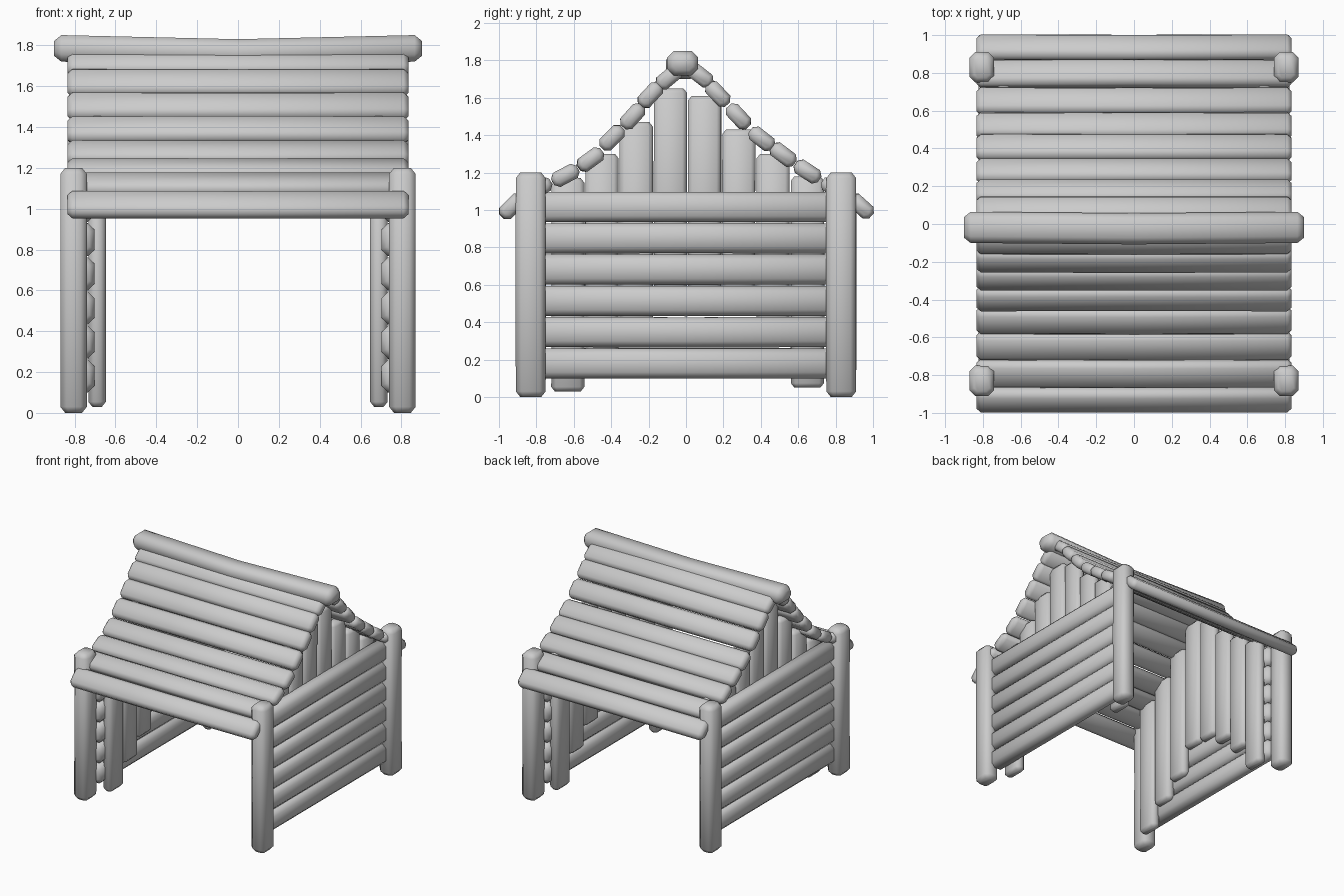
import bpy
import bmesh
import math
import random
from mathutils import Vector

random.seed(4)
cube = bpy.data.objects.get("Cube")
if cube:
    bpy.data.objects.remove(cube, do_unlink=True)

timber = bpy.data.materials.new("plain grey timber")
timber.use_nodes = True
GREY = (0.6, 0.6, 0.6, 1)
timber.diffuse_color = GREY
timber.node_tree.nodes["Principled BSDF"].inputs["Base Color"].default_value = GREY


def beam(name, start, end, side, width, thick, chamfer, bow=0.004, sag=0):
    """Chamfered timber from start to end; width runs along side."""
    start, end, side = Vector(start), Vector(end), Vector(side).normalized()
    axis = (end - start).normalized()
    depth = axis.cross(side)
    length = (end - start).length
    bm = bmesh.new()
    rings = []
    stations = ((0, chamfer), (chamfer, 0), (length / 2, 0),
                (length - chamfer, 0), (length, chamfer))
    for i, (dist, inset) in enumerate(stations):
        centre = start + axis * dist
        if i == 2:
            centre += side * random.uniform(-bow, bow)
            centre.z -= sag
        w, t = width / 2 - inset * 0.8, thick / 2 - inset * 0.8
        c = chamfer * (0.6 if inset else 1)
        outline = ((w, t - c), (w - c, t), (c - w, t), (-w, t - c),
                   (-w, c - t), (c - w, -t), (w - c, -t), (w, c - t))
        rings.append([bm.verts.new(centre + side * u + depth * v) for u, v in outline])
    for a, b in zip(rings, rings[1:]):
        for i in range(8):
            j = (i + 1) % 8
            bm.faces.new((a[i], a[j], b[j], b[i]))
    bm.faces.new(rings[0])
    bm.faces.new(rings[-1])
    bmesh.ops.recalc_face_normals(bm, faces=bm.faces)
    mesh = bpy.data.meshes.new(name)
    bm.to_mesh(mesh)
    bm.free()
    mesh.materials.append(timber)
    obj = bpy.data.objects.new(name, mesh)
    bpy.context.collection.objects.link(obj)
    bpy.ops.object.select_all(action='DESELECT')
    obj.select_set(True)
    bpy.context.view_layer.objects.active = obj
    bpy.ops.object.shade_smooth_by_angle(angle=math.radians(55))
    return obj


# Vertical wall planks: bottom and top heights, front to back
plank_ends = ((0.03, 1.17), (0.2, 1.30), (0.34, 1.47), (0.55, 1.65),
              (0.54, 1.61), (0.44, 1.43), (0.28, 1.30), (0.05, 1.18))

for sx, label in ((1, "left"), (-1, "right")):
    # Corner posts
    for sy, end in ((-1, "front"), (1, "back")):
        x, y = sx * 0.805, sy * 0.83
        beam(f"{end}_{label}_post", (x, y, 0), (x, y, 1.2),
             (0, 1, 0), 0.16, 0.13, 0.03, 0.002)
    # Horizontal wall rails
    for i in range(6):
        x, z = sx * 0.762, 0.18 + i * 0.167
        beam(f"{label}_wall_rail_{i + 1}", (x, -0.78, z), (x, 0.78, z),
             (0, 0, 1), 0.161, 0.12, 0.033, 0.002)
    # Upright planks inside the walls and gables
    for i, (low, high) in enumerate(plank_ends):
        x, y = sx * 0.69, -0.632 + i * 0.183
        beam(f"{label}_wall_plank_{i + 1}", (x, y, low), (x, y, high),
             (0, 1, 0), 0.177, 0.085, 0.024, 0.003)

# Roof logs: distance from ridge line, height, and slope in degrees
front_logs = ((0.09, 1.71, 40), (0.19, 1.615, 47), (0.285, 1.50, 48), (0.395, 1.385, 45),
              (0.51, 1.27, 36), (0.645, 1.185, 28), (0.79, 1.115, 29), (0.93, 1.02, 45))
back_logs = ((0.075, 1.72, 38), (0.17, 1.62, 47), (0.28, 1.50, 47), (0.405, 1.38, 38),
             (0.52, 1.295, 37), (0.65, 1.205, 33), (0.795, 1.115, 33), (0.935, 1.02, 42))
for sy, label, logs in ((-1, "front", front_logs), (1, "back", back_logs)):
    for i, (y, z, slope) in enumerate(logs):
        a = math.radians(slope)
        beam(f"{label}_roof_log_{i + 1}", (-0.835, sy * y, z), (0.835, sy * y, z),
             (0, sy * math.cos(a), -math.sin(a)), 0.153, 0.085, 0.024)

# Ridge beam, sagging slightly in the middle
beam("ridge_beam", (-0.9, -0.018, 1.785), (0.9, -0.018, 1.785),
     (0, 1, 0), 0.165, 0.13, 0.035, 0.008, 0.02)
